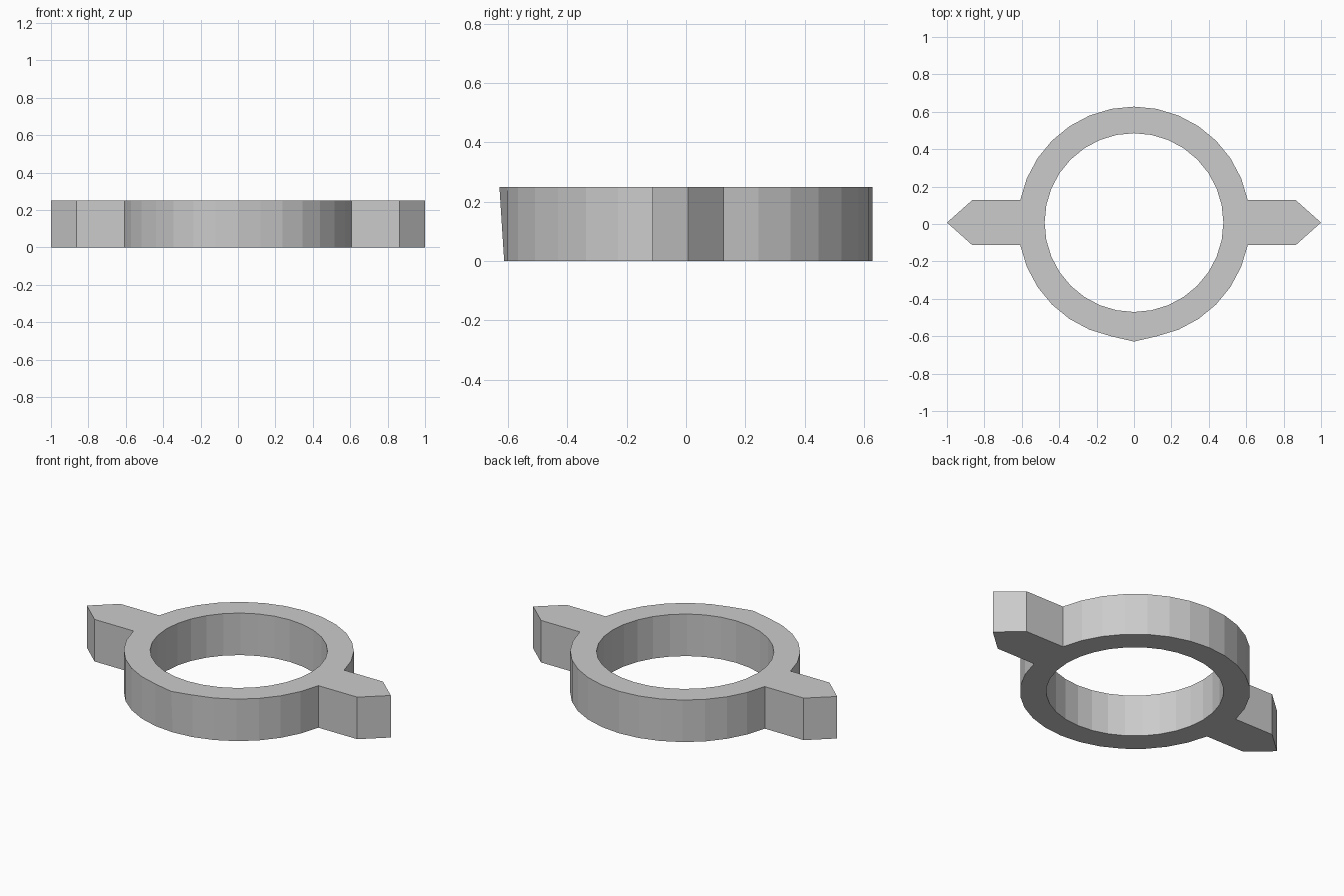
import bpy, bmesh, math
from mathutils import Vector

cube = bpy.data.objects.get("Cube")
if cube:
    bpy.data.objects.remove(cube, do_unlink=True)

SEGMENTS = 32
OUTER, INNER = 0.62, 0.478
HEIGHT, CENTRE_Y = 0.25, 0.0075
SHOULDER, TIP = 0.864, 1.0

grey = bpy.data.materials.new("plain_grey")
grey.use_nodes = True
colour = (0.6, 0.6, 0.6, 1)
grey.diffuse_color = colour
grey.node_tree.nodes["Principled BSDF"].inputs["Base Color"].default_value = colour

bm = bmesh.new()


def circle(radius):
    """One ring of vertices on the floor."""
    steps = [2 * math.pi * i / SEGMENTS for i in range(SEGMENTS)]
    return [bm.verts.new((radius * math.cos(a), radius * math.sin(a) + CENTRE_Y, 0))
            for a in steps]


# Flat ring
outer, inner = circle(OUTER), circle(INNER)
for i in range(SEGMENTS):
    j = (i + 1) % SEGMENTS
    bm.faces.new((inner[i], outer[i], outer[j], inner[j]))

# Pointed lugs, each growing from two ring segments
for side, mid in ((1, 0), (-1, SEGMENTS // 2)):
    first, middle, last = (outer[(mid + k) % SEGMENTS] for k in (-1, 0, 1))
    shoulders = [bm.verts.new((side * SHOULDER, v.co.y, 0)) for v in (first, last)]
    tip = bm.verts.new((side * TIP, CENTRE_Y, 0))
    bm.faces.new((first, shoulders[0], tip, middle))
    bm.faces.new((middle, tip, shoulders[1], last))

# Raise the flat plan to full height
result = bmesh.ops.extrude_face_region(bm, geom=bm.faces[:], use_keep_orig=True)
top = [g for g in result["geom"] if isinstance(g, bmesh.types.BMVert)]
bmesh.ops.translate(bm, verts=top, vec=Vector((0, 0, HEIGHT)))

# Small pointer: the upper front corner leans outward
pointer = min(top, key=lambda v: v.co.y)
pointer.co.y -= 0.016
bmesh.ops.recalc_face_normals(bm, faces=bm.faces[:])

mesh = bpy.data.meshes.new("lugged_ring")
bm.to_mesh(mesh)
bm.free()
mesh.materials.append(grey)
ring = bpy.data.objects.new("lugged_ring", mesh)
bpy.context.collection.objects.link(ring)
